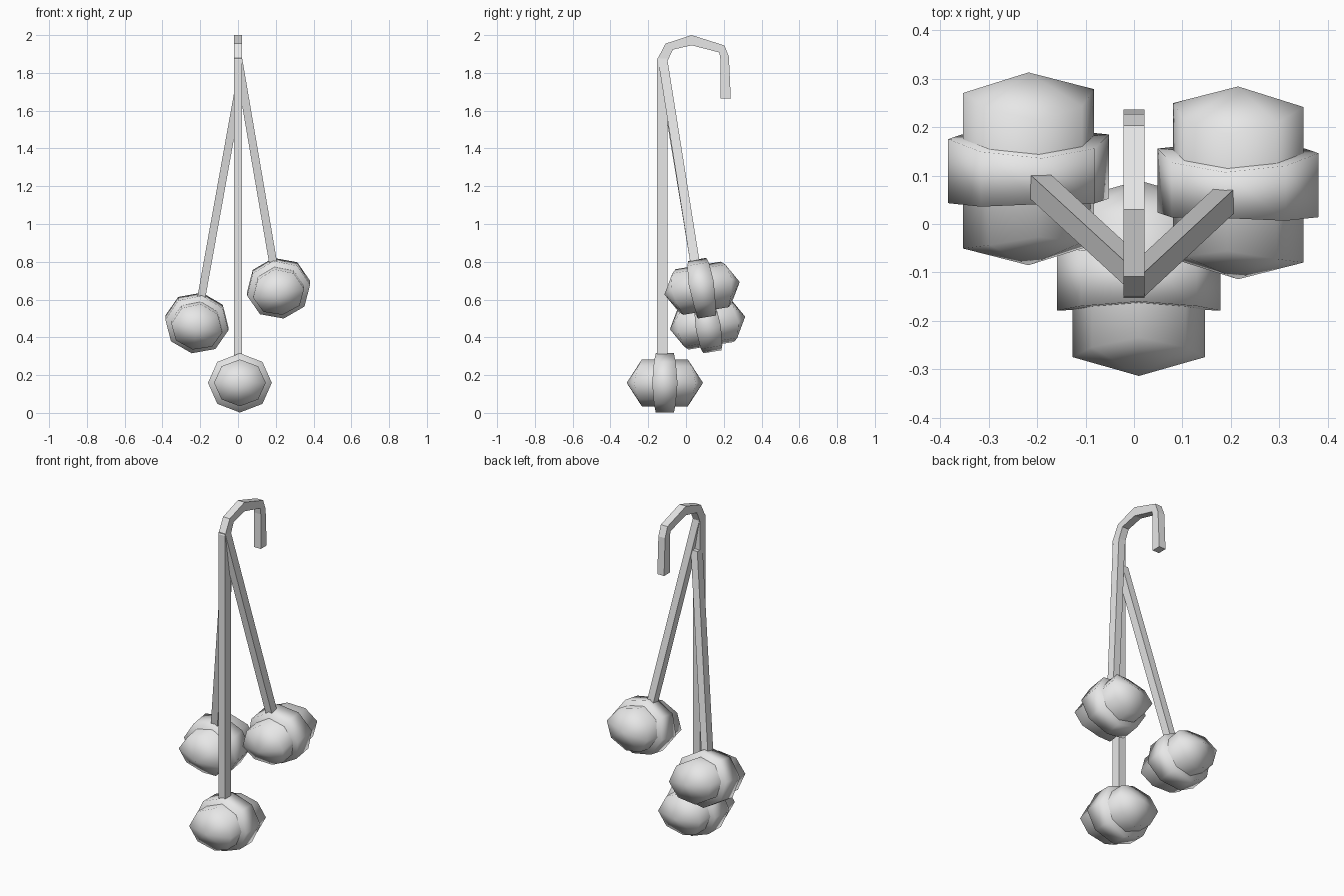
import bpy, bmesh, math
from mathutils import Matrix, Vector

cube = bpy.data.objects.get("Cube")
if cube:
    bpy.data.objects.remove(cube, do_unlink=True)

grey = bpy.data.materials.new("plain_grey")
grey.use_nodes = True
grey.diffuse_color = (0.8, 0.8, 0.8, 1)
grey.node_tree.nodes["Principled BSDF"].inputs["Base Color"].default_value = (0.8, 0.8, 0.8, 1)


def finish(name, bm, matrix=Matrix(), smooth=False):
    bmesh.ops.recalc_face_normals(bm, faces=bm.faces)
    for f in bm.faces:
        f.smooth = smooth
    mesh = bpy.data.meshes.new(name)
    bm.to_mesh(mesh)
    bm.free()
    mesh.materials.append(grey)
    obj = bpy.data.objects.new(name, mesh)
    obj.matrix_world = matrix
    bpy.context.collection.objects.link(obj)
    return obj


def faceted_drum(name, rx, rz, top_depth, side_depth, tip, matrix):
    """Eight-sided drum along y, deeper at its sides, with a point at each end."""
    bm = bmesh.new()
    rings = []
    for s in (-1, 1):
        ring = []
        for i in range(8):
            c, d = math.cos(i * math.pi / 4), math.sin(i * math.pi / 4)
            depth = top_depth + (side_depth - top_depth) * c * c
            ring.append(bm.verts.new((rx * c, s * depth, rz * d)))
        point = bm.verts.new((0, s * tip, 0))
        for i in range(8):
            bm.faces.new((ring[i], ring[(i + 1) % 8], point))
        rings.append(ring)
    a, b = rings
    for i in range(8):
        j = (i + 1) % 8
        bm.faces.new((a[i], a[j], b[j], b[i]))
    finish(name, bm, matrix, smooth=True)


def berry(side, centre, tilt_x, tilt_y):
    matrix = (Matrix.Translation(centre) @ Matrix.Rotation(math.radians(tilt_x), 4, 'X')
              @ Matrix.Rotation(math.radians(tilt_y), 4, 'Y'))
    faceted_drum(side + "_berry_core", 0.137, 0.124, 0.122, 0.163, 0.202, matrix)
    faceted_drum(side + "_berry_band", 0.169, 0.157, 0.048, 0.067, 0.06, matrix)


def stem(name, top, bottom):
    """Square rod whose ends stay level."""
    bm = bmesh.new()
    bmesh.ops.create_cube(bm, size=1)
    for v in bm.verts:
        end = Vector(top if v.co.z > 0 else bottom)
        v.co = end + Vector((v.co.x * 0.043, v.co.y * 0.05, 0))
    finish(name, bm)


# Hooked main stem: side outline given thickness
outer = [(-0.153, 0.25), (-0.153, 1.87), (-0.108, 1.955), (0.03, 2.0),
         (0.204, 1.945), (0.227, 1.885), (0.237, 1.665)]
inner = [(-0.099, 0.25), (-0.099, 1.86), (-0.07, 1.923), (0.03, 1.946),
         (0.177, 1.908), (0.182, 1.87), (0.182, 1.665)]
bm = bmesh.new()
columns = [[[bm.verts.new((x, y, z)) for y, z in line] for line in (outer, inner)]
           for x in (-0.022, 0.022)]
(lo, li), (ro, ri) = columns
for i in range(len(outer) - 1):
    for p, q in ((lo, li), (li, ri), (ri, ro), (ro, lo)):
        bm.faces.new((p[i], p[i + 1], q[i + 1], q[i]))
for i in (0, -1):
    bm.faces.new((lo[i], li[i], ri[i], ro[i]))
finish("hooked_stem", bm)

# Side stems
stem("left_stem", (0, -0.125, 1.88), (0.197, 0.058, 0.73))
stem("right_stem", (0, -0.1, 1.69), (-0.205, 0.088, 0.55))

# Berries, the two upper ones leaning with their stems
berry("front", (0.01, -0.112, 0.159), 0, 0)
berry("left", (0.215, 0.085, 0.66), 9.5, -10)
berry("right", (-0.218, 0.114, 0.476), 9.5, 10)
